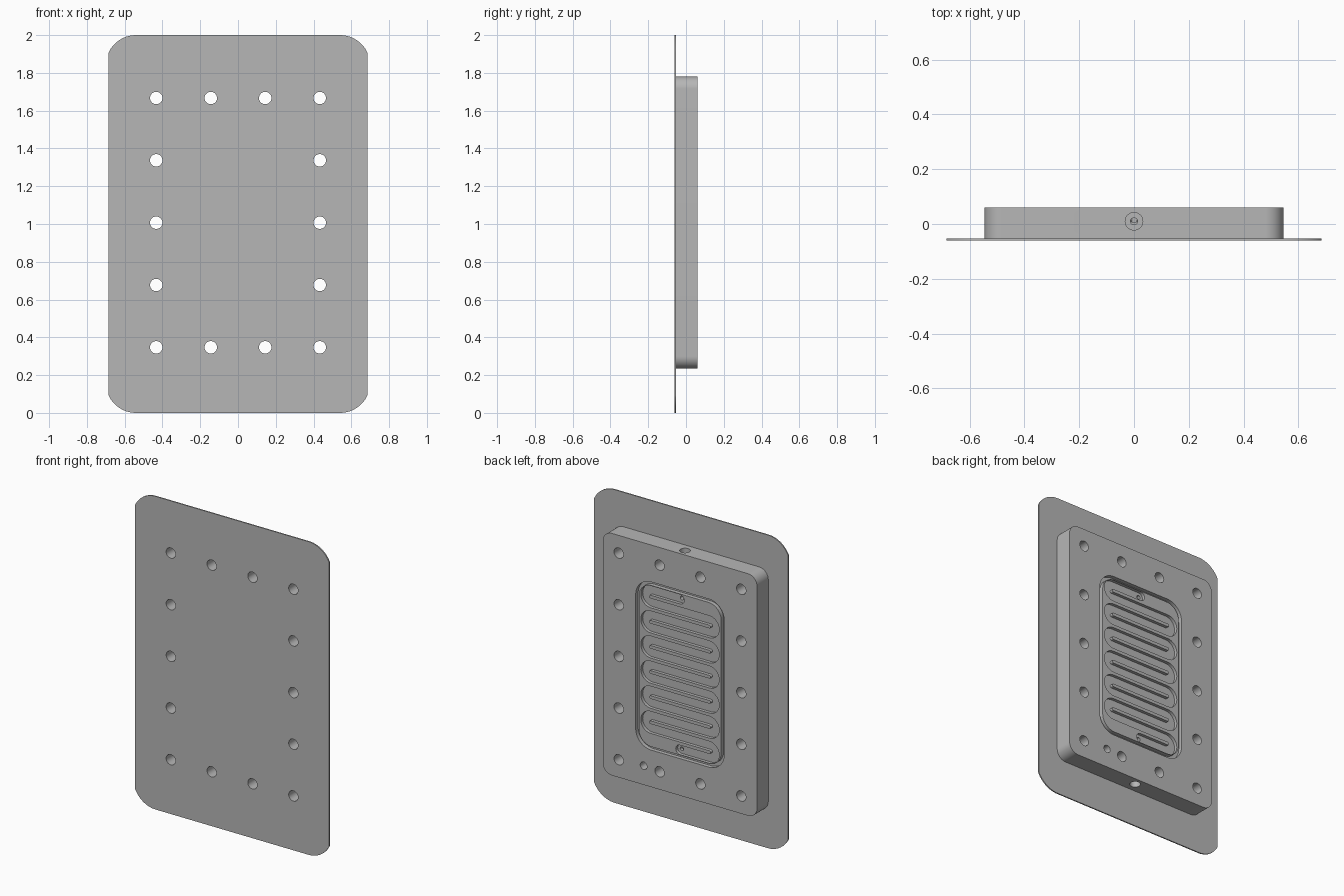
import bpy, bmesh
from math import sin, cos, pi, radians, hypot

cube = bpy.data.objects.get("Cube")
if cube:
    bpy.data.objects.remove(cube, do_unlink=True)

grey = bpy.data.materials.new("machined grey")
grey.use_nodes = True
grey.diffuse_color = (0.47, 0.47, 0.47, 1)
grey.node_tree.nodes["Principled BSDF"].inputs["Base Color"].default_value = grey.diffuse_color

MID = 1.007                      # height of the block centre
BACK, JOINT, FRONT = 0.061, -0.052, -0.06


def arc(cx, cz, r, a, b, n=12):
    return [(cx + r * cos(a + (b - a) * i / n), cz + r * sin(a + (b - a) * i / n))
            for i in range(n + 1)]


def circle(cx, cz, r, n=32):
    return arc(cx, cz, r, 0, 2 * pi, n)[:-1]


def rounded_rect(hw, hh, cz, r, start=0.0):
    """Rectangle with corner arcs; a start angle above 0 clips the arc at the sides."""
    corner = arc(hw - r * cos(start), hh - r, r, start, pi / 2, 16)
    pts = []
    for sx, sz in ((1, 1), (-1, 1), (-1, -1), (1, -1)):
        quad = [(sx * x, cz + sz * z) for x, z in corner]
        pts += quad if sx * sz > 0 else quad[::-1]
    return pts


def prism(name, outlines, lo, hi, axis="y"):
    """Extrude closed outlines along y (drawn in x, z) or along z (drawn in x, y)."""
    bm = bmesh.new()
    for pts in outlines:
        place = (lambda u, v, w: (u, w, v)) if axis == "y" else (lambda u, v, w: (u, v, w))
        a = [bm.verts.new(place(u, v, lo)) for u, v in pts]
        b = [bm.verts.new(place(u, v, hi)) for u, v in pts]
        bm.faces.new(a)
        bm.faces.new(b[::-1])
        for i in range(len(pts)):
            j = (i + 1) % len(pts)
            bm.faces.new((a[i], b[i], b[j], a[j]))
    bmesh.ops.recalc_face_normals(bm, faces=bm.faces)
    mesh = bpy.data.meshes.new(name)
    bm.to_mesh(mesh)
    bm.free()
    mesh.materials.append(grey)
    obj = bpy.data.objects.new(name, mesh)
    bpy.context.collection.objects.link(obj)
    return obj


def cut(target, cutter):
    """Subtract the cutter from the target and discard the cutter."""
    mod = target.modifiers.new("cut", "BOOLEAN")
    mod.operation, mod.solver, mod.object = "DIFFERENCE", "EXACT", cutter
    deps = bpy.context.evaluated_depsgraph_get()
    mesh = bpy.data.meshes.new_from_object(target.evaluated_get(deps))
    target.modifiers.clear()
    target.data = mesh
    bpy.data.objects.remove(cutter, do_unlink=True)


def ribbon(path, half):
    """Outline of a channel with round ends that follows a path."""
    left, right, dirs = [], [], []
    for i, (x, z) in enumerate(path):
        p, q = path[max(i - 1, 0)], path[min(i + 1, len(path) - 1)]
        dx, dz = q[0] - p[0], q[1] - p[1]
        d = hypot(dx, dz)
        dx, dz = dx / d, dz / d
        left.append((x - dz * half, z + dx * half))
        right.append((x + dz * half, z - dx * half))
    # both ends of the path run along +x
    head = arc(*path[-1], half, pi / 2, -pi / 2)[1:-1]
    tail = arc(*path[0], half, -pi / 2, -3 * pi / 2)[1:-1]
    return left + head + right[::-1] + tail


# Thin mounting plate and thick block behind it
plate = prism("front_plate", [rounded_rect(0.685, 1, 1, 0.16, radians(25))], FRONT, JOINT)
block = prism("back_block", [rounded_rect(0.545, 0.773, MID, 0.065)], JOINT, BACK)

# Ring of bolt holes through both
bolts = [(x, MID + s * 0.66) for s in (-1, 1) for x in (-0.433, -0.144, 0.144, 0.433)]
bolts += [(s * 0.433, MID + dz) for s in (-1, 1) for dz in (-0.33, 0, 0.33)]
for part in (plate, block):
    cut(part, prism("bolt_cutter", [circle(x, z, 0.033) for x, z in bolts], -0.2, 0.2))

# Seal groove around the flow field
ring = prism("groove_cutter", [rounded_rect(0.313, 0.537, MID, 0.11)], BACK - 0.025, 0.1)
cut(ring, prism("groove_core", [rounded_rect(0.291, 0.515, MID, 0.09)], 0, 0.2))
cut(block, ring)

# Winding flow channel from the upper port to the lower port
PITCH, TURN, PASSES = 0.0802, 0.207, 13
top = MID + PITCH * (PASSES - 1) / 2
path = [(0, top)]
for i in range(PASSES - 1):
    side = 1 if i % 2 == 0 else -1
    bend = arc(0, top - (i + 0.5) * PITCH, PITCH / 2, pi / 2, -pi / 2, 16)
    path += [(side * (TURN + x), z) for x, z in bend]
path.append((0, top - PITCH * (PASSES - 1)))
cut(block, prism("channel_cutter", [ribbon(path, 0.03)], BACK - 0.02, 0.1))

# Ports at both channel ends, joined to stepped bores in the top and bottom edges
bottom = 2 * MID - top
cut(block, prism("port_cutter", [circle(0, top, 0.012, 20), circle(0, bottom, 0.012, 20)], 0.008, 0.1))
for s in (-1, 1):
    for r, inner, n in ((0.032, 0.67, 32), (0.0125, 0.478, 20)):
        lo, hi = sorted((MID + s * inner, MID + s * 0.85))
        cut(block, prism("bore_cutter", [circle(0, 0.01, r, n)], lo, hi, "z"))

# Blind sensor hole near the lower edge
cut(block, prism("sensor_cutter", [circle(0.257, 0.356, 0.024)], 0.0, 0.1))

# Smooth rounded walls, sharp edges kept
for part in (plate, block):
    bpy.ops.object.select_all(action="DESELECT")
    part.select_set(True)
    bpy.context.view_layer.objects.active = part
    bpy.ops.object.shade_smooth_by_angle(angle=radians(30))
